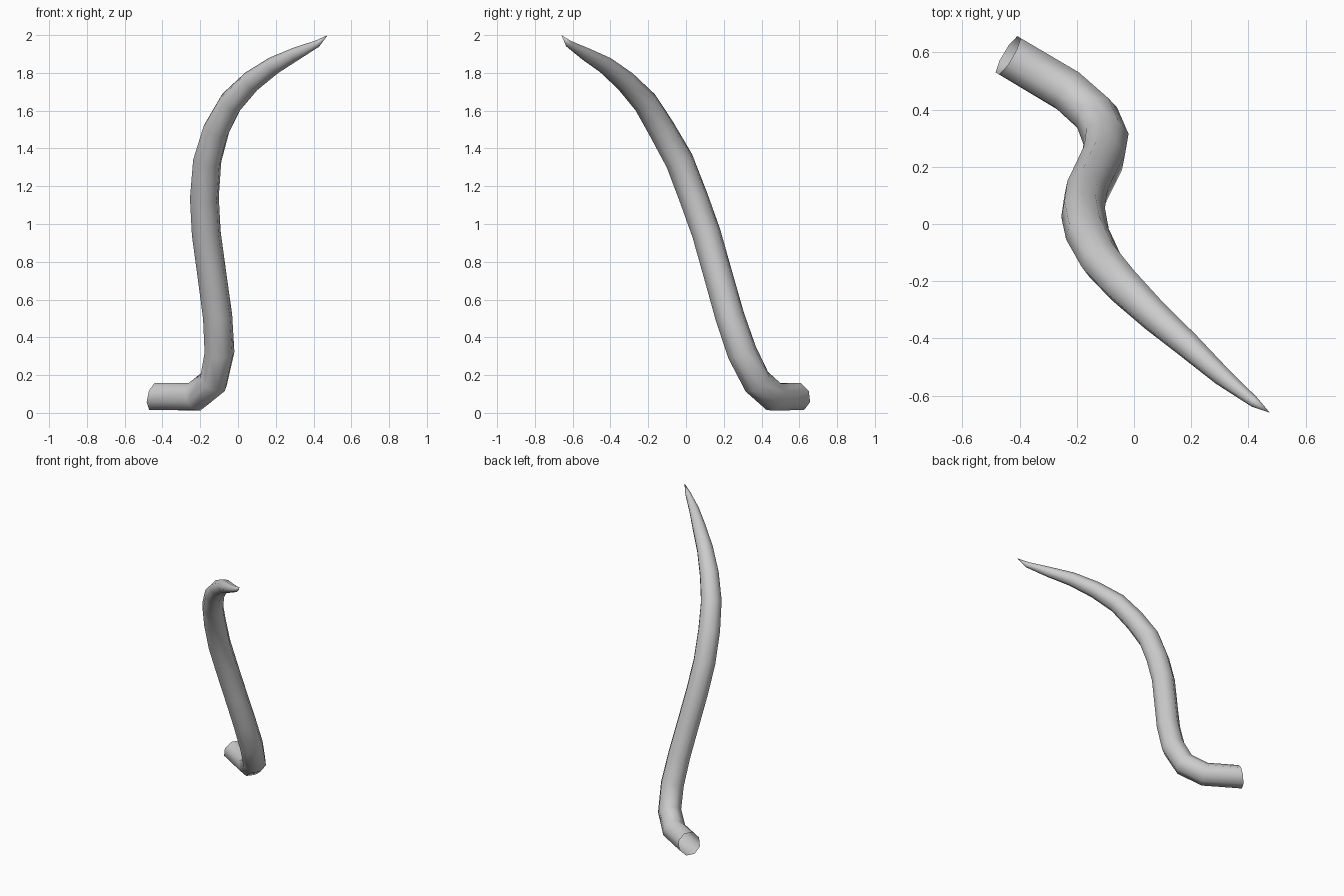
import bpy, bmesh, math
from mathutils import Vector

if "Cube" in bpy.data.objects:
    bpy.data.objects.remove(bpy.data.objects["Cube"])

SIDES = 8
# Centre line of the horn: x, y, z, radius
path = [
    (-.44, .59, .087, .08), (-.23, .465, .085, .08), (-.13, .375, .165, .08),
    (-.098, .297, .32, .081), (-.108, .232, .51, .079), (-.138, .17, .73, .078),
    (-.168, .108, .95, .078), (-.178, .04, 1.14, .078), (-.163, -.035, 1.335, .077),
    (-.115, -.128, 1.50, .073), (-.038, -.215, 1.643, .067), (.07, -.32, 1.755, .057),
    (.19, -.425, 1.84, .047), (.305, -.53, 1.90, .035), (.42, -.622, 1.955, .019),
]
tip = Vector((.475, -.66, 2.0))

pts = [Vector(p[:3]) for p in path] + [tip]
bm = bmesh.new()
rings = []
up = Vector((0, 0, 1))
for i, (*_, r) in enumerate(path):
    # Rings sit on the bisector of neighbouring segments; the root is cut slightly tilted
    if i == 0:
        t = (pts[1] - pts[0]).normalized() + Vector((0, 0, -.22))
    else:
        t = (pts[i + 1] - pts[i]).normalized() + (pts[i] - pts[i - 1]).normalized()
    t.normalize()
    up = (up - t * up.dot(t)).normalized()
    side = t.cross(up)
    ring = []
    for k in range(SIDES):
        a = 2 * math.pi * (k + .5) / SIDES
        ring.append(bm.verts.new(pts[i] + r * (math.cos(a) * side + math.sin(a) * up)))
    rings.append(ring)

# Tube walls, open at the root
for a, b in zip(rings, rings[1:]):
    for k in range(SIDES):
        n = (k + 1) % SIDES
        bm.faces.new((a[k], a[n], b[n], b[k]))

# Pointed end
point = bm.verts.new(tip)
for k in range(SIDES):
    bm.faces.new((rings[-1][k], rings[-1][(k + 1) % SIDES], point))

bmesh.ops.recalc_face_normals(bm, faces=bm.faces)
for f in bm.faces:
    f.smooth = True
mesh = bpy.data.meshes.new("horn")
bm.to_mesh(mesh)
bm.free()
horn = bpy.data.objects.new("horn", mesh)
bpy.context.collection.objects.link(horn)
